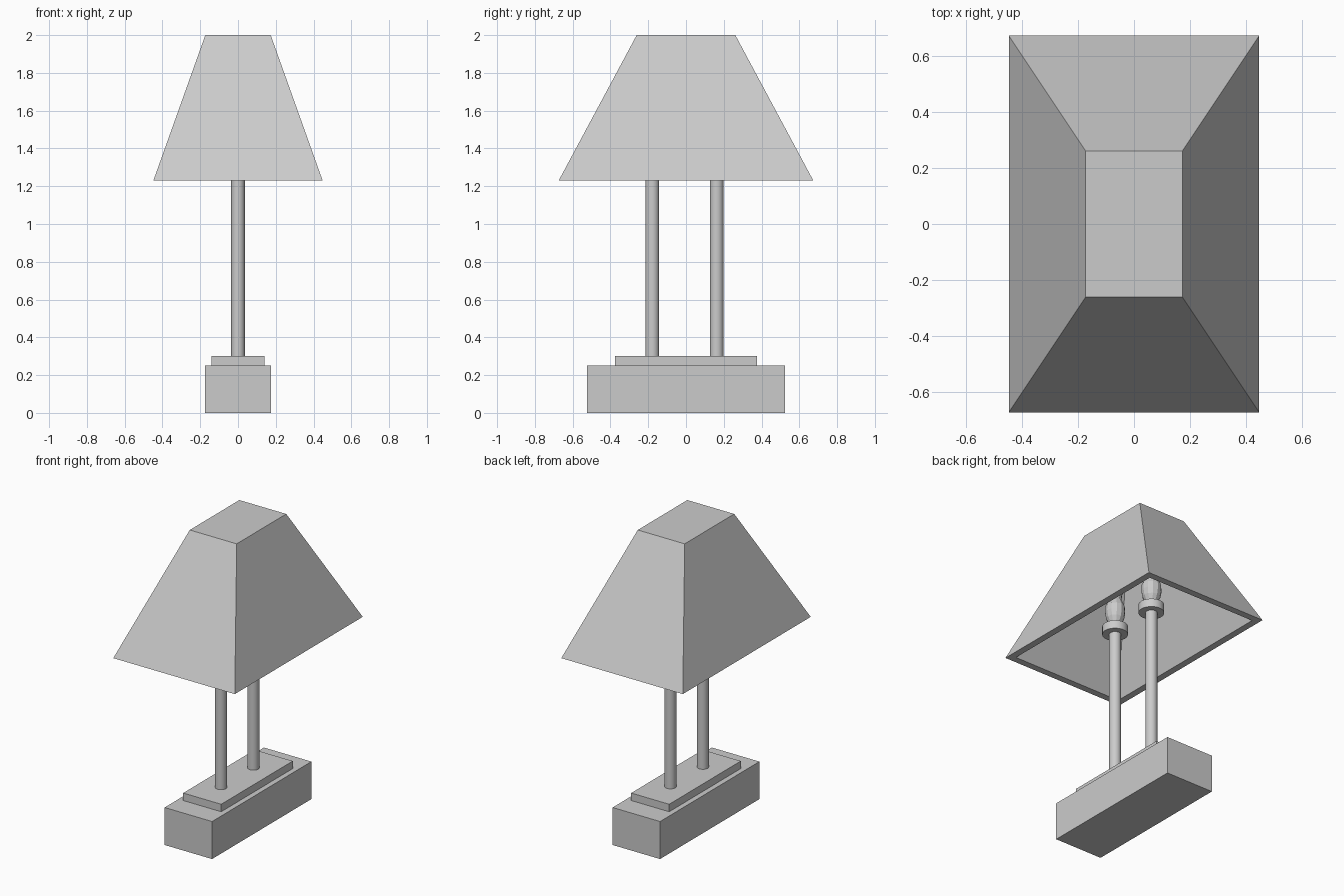
import bpy, bmesh
from math import cos, sin, tau, radians

if "Cube" in bpy.data.objects:
    bpy.data.objects.remove(bpy.data.objects["Cube"])


def make_object(name, bm):
    bmesh.ops.recalc_face_normals(bm, faces=bm.faces)
    mesh = bpy.data.meshes.new(name)
    bm.to_mesh(mesh)
    bm.free()
    ob = bpy.data.objects.new(name, mesh)
    bpy.context.collection.objects.link(ob)
    return ob


def box(name, hx, hy, z0, z1):
    bm = bmesh.new()
    bmesh.ops.create_cube(bm, size=1)
    for v in bm.verts:
        v.co = (v.co.x * 2 * hx, v.co.y * 2 * hy, z0 + (v.co.z + 0.5) * (z1 - z0))
    return make_object(name, bm)


def rings_to_mesh(name, rings):
    """Skin a stack of closed rings and cap both ends."""
    bm = bmesh.new()
    loops = [[bm.verts.new(p) for p in ring] for ring in rings]
    n = len(loops[0])
    for a, b in zip(loops, loops[1:]):
        for i in range(n):
            j = (i + 1) % n
            bm.faces.new((a[i], a[j], b[j], b[i]))
    bm.faces.new(loops[0])
    bm.faces.new(loops[-1])
    return make_object(name, bm)


def lathe(name, y, profile, sides, smooth_angle=None):
    ob = rings_to_mesh(name, [[(r * cos(tau * i / sides), y + r * sin(tau * i / sides), z)
                               for i in range(sides)] for r, z in profile])
    if smooth_angle:
        bpy.ops.object.select_all(action='DESELECT')
        ob.select_set(True)
        bpy.context.view_layer.objects.active = ob
        bpy.ops.object.shade_smooth_by_angle(angle=radians(smooth_angle))
    return ob


def rectangle(hx, hy, z):
    return [(-hx, -hy, z), (hx, -hy, z), (hx, hy, z), (-hx, hy, z)]


# Stepped base
box("base", 0.175, 0.523, 0.0, 0.25)
box("base_step", 0.14, 0.377, 0.25, 0.30)

# Two posts, each with a collar, an urn-shaped socket and a bulb
SOCKET = [(0.035, 1.395), (0.04, 1.42), (0.055, 1.45), (0.062, 1.49), (0.06, 1.53),
          (0.045, 1.565), (0.038, 1.58)]
BULB = [(0.038, 1.58), (0.044, 1.62), (0.055, 1.68), (0.066, 1.73), (0.066, 1.77),
        (0.05, 1.81), (0.02, 1.83)]
for side, y in (("front", -0.178), ("back", 0.163)):
    lathe("post_" + side, y, [(0.036, 0.30), (0.036, 1.35)], 24, 40)
    lathe("collar_" + side, y, [(0.078, 1.34), (0.078, 1.395)], 24, 40)
    lathe("socket_" + side, y, SOCKET, 12)
    lathe("bulb_" + side, y, BULB, 12)

# Hollow tapered shade, closed on top and open below
rings_to_mesh("shade", [
    rectangle(0.173, 0.261, 2.0),
    rectangle(0.448, 0.674, 1.23),
    rectangle(0.403, 0.629, 1.23),
    rectangle(0.145, 0.24, 1.955),
])
